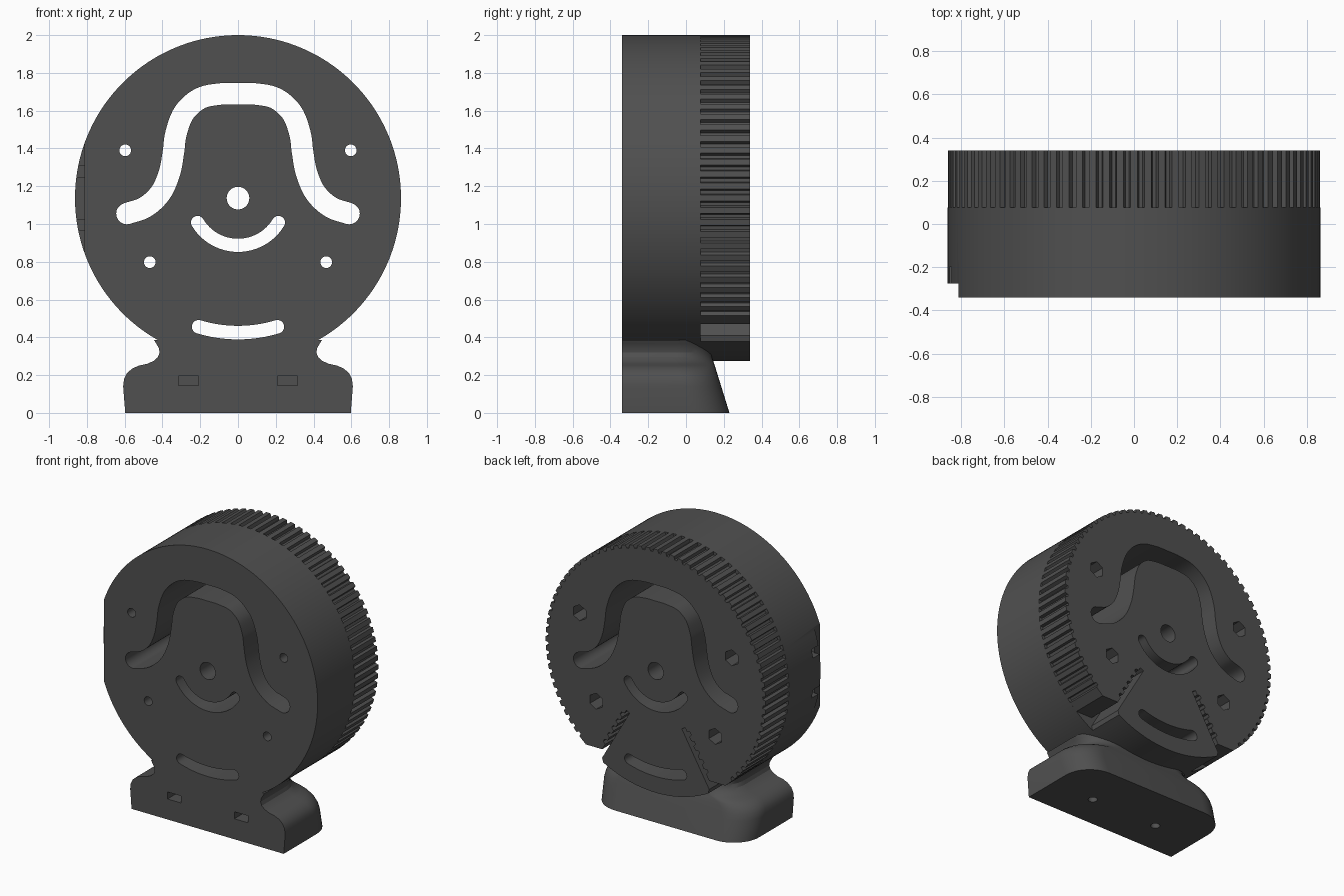
import bpy, bmesh, math
from mathutils import Vector

if "Cube" in bpy.data.objects:
    bpy.data.objects.remove(bpy.data.objects["Cube"])

CZ, R = 1.137, 0.863            # wheel centre height and radius
FRONT, STEP, BACK = -0.34, 0.077, 0.34

dark = bpy.data.materials.new("dark grey plastic")
dark.diffuse_color = (0.08, 0.08, 0.08, 1)
dark.use_nodes = True
dark.node_tree.nodes["Principled BSDF"].inputs["Base Color"].default_value = dark.diffuse_color


def polar(r, a, cx=0, cz=CZ):
    """Point at angle a (radians) measured from straight down."""
    return (cx + r * math.sin(a), cz - r * math.cos(a))


def circle(x, z, r, n):
    return [polar(r, 2 * math.pi * i / n, x, z) for i in range(n)]


def slot(path, w):
    """Rounded band of half-width w along a path."""
    p = [Vector(q) for q in path]
    tang = [(p[min(i + 1, len(p) - 1)] - p[max(i - 1, 0)]).normalized() for i in range(len(p))]
    side = [Vector((-t.y, t.x)) for t in tang]
    out = [a + s * w for a, s in zip(p, side)]
    for k in range(1, 10):
        b = math.pi * k / 10
        out.append(p[-1] + side[-1] * w * math.cos(b) + tang[-1] * w * math.sin(b))
    out += [a - s * w for a, s in reversed(list(zip(p, side)))]
    for k in range(1, 10):
        b = math.pi * k / 10
        out.append(p[0] - side[0] * w * math.cos(b) - tang[0] * w * math.sin(b))
    return [tuple(v) for v in out]


def smooth_path(pts, n=6):
    """Catmull-Rom curve through the points."""
    p = [Vector(q) for q in pts]
    p = [2 * p[0] - p[1]] + p + [2 * p[-1] - p[-2]]
    out = []
    for i in range(1, len(p) - 2):
        a, b, c, d = p[i - 1:i + 3]
        for k in range(n):
            t = k / n
            out.append(0.5 * (2 * b + (c - a) * t + (2 * a - 5 * b + 4 * c - d) * t * t
                              + (3 * b - a - 3 * c + d) * t ** 3))
    return out + [p[-2]]


def finish(ob):
    bpy.ops.object.select_all(action='DESELECT')
    ob.select_set(True)
    bpy.context.view_layer.objects.active = ob
    bpy.ops.object.shade_smooth_by_angle(angle=math.radians(25))


def plate(name, loops, y0, y1):
    """Flat plate with holes, upright in the xz plane."""
    cu = bpy.data.curves.new(name, 'CURVE')
    cu.dimensions, cu.fill_mode, cu.extrude = '2D', 'BOTH', (y1 - y0) / 2
    for loop in loops:
        sp = cu.splines.new('POLY')
        sp.points.add(len(loop) - 1)
        for pt, (x, z) in zip(sp.points, loop):
            pt.co = (x, z, 0, 1)
        sp.use_cyclic_u = True
    tmp = bpy.data.objects.new(name, cu)
    bpy.context.collection.objects.link(tmp)
    me = bpy.data.meshes.new_from_object(tmp.evaluated_get(bpy.context.evaluated_depsgraph_get()))
    bpy.data.objects.remove(tmp)
    bm = bmesh.new()
    bm.from_mesh(me)
    bmesh.ops.remove_doubles(bm, verts=bm.verts, dist=1e-5)
    for v in bm.verts:
        x, z, d = v.co
        v.co = (x, (y0 + y1) / 2 - d, z)
    bmesh.ops.recalc_face_normals(bm, faces=bm.faces)
    return from_bmesh(name, bm)


def from_bmesh(name, bm):
    me = bpy.data.meshes.new(name)
    bm.to_mesh(me)
    bm.free()
    me.materials.clear()
    me.materials.append(dark)
    ob = bpy.data.objects.new(name, me)
    bpy.context.collection.objects.link(ob)
    return ob


def cut(ob, cutters):
    for c in cutters:
        m = ob.modifiers.new("cut", 'BOOLEAN')
        m.operation, m.solver, m.object = 'DIFFERENCE', 'EXACT', c
    bpy.context.view_layer.update()
    me = bpy.data.meshes.new_from_object(ob.evaluated_get(bpy.context.evaluated_depsgraph_get()))
    ob.modifiers.clear()
    ob.data = me
    for c in cutters:
        bpy.data.objects.remove(c)


def box(x0, x1, y0, y1, z0, z1):
    return plate("cutter", [[(x0, z0), (x1, z0), (x1, z1), (x0, z1)]], y0, y1)


# Through slots shared by both discs
half = [(0.095, 1.688), (0.2, 1.665), (0.285, 1.59), (0.328, 1.48), (0.342, 1.38),
        (0.363, 1.27), (0.41, 1.165), (0.49, 1.09), (0.588, 1.055)]
bell = smooth_path([(-x, z) for x, z in reversed(half)] + [(0, 1.69)] + half)
arc = lambda r, a: [polar(r, math.radians(a * k / 12)) for k in range(-12, 13)]
slots = [slot(bell, 0.057), slot(arc(0.25, 59), 0.035), slot(arc(0.712, 17), 0.036),
         circle(0, CZ, 0.06, 40)]
bolts = [(s * x, z) for x, z in ((0.597, 1.39), (0.467, 0.798)) for s in (-1, 1)]

# Smooth front disc with a flat and two clip pockets on its left edge
disc = plate("front_disc", [circle(0, CZ, R, 160)] + slots
             + [circle(x, z, 0.031, 24) for x, z in bolts], FRONT, STEP)
cut(disc, [box(-1, -0.812, -0.5, -0.275, 0.7, 1.6)]
    + [box(-0.9, -0.783, -0.28, -0.2, z, z + 0.06) for z in (0.965, 1.25)])
finish(disc)

# Toothed rear disc: half outline from the bottom up, then mirrored
edge = [polar(R, math.radians(28.5 * k / 12)) for k in range(13)]
d = Vector((math.sin(math.radians(30)), -math.cos(math.radians(30))))
n = Vector((-d.y, d.x))
on = lambda r, w: tuple(Vector((0, CZ)) + d * r + n * w)
edge += [on(0.84, 0), on(0.41, 0), on(0.41, 0.03)]
for k in range(5):                              # clamp teeth along the slit
    r = 0.44 + 0.066 * k
    edge += [on(r, 0.03), on(r + 0.008, 0.052), on(r + 0.028, 0.052), on(r + 0.036, 0.03)]
low = 0.47
edge += [on((CZ - low + n.y * 0.03) / -d.y, 0.03)]
TEETH = 84
s = 2 * math.pi / TEETH
start = math.acos((CZ - low) / R)
edge.append(polar(R, start))
a = math.pi - s * int((math.pi - start) / s)
while a < math.pi - 0.01:                       # rim grooves
    edge += [polar(R, a + s * 0.25), polar(R - 0.022, a + s * 0.36),
             polar(R - 0.022, a + s * 0.64), polar(R, a + s * 0.75)]
    a += s
outline = edge + [(-x, z) for x, z in reversed(edge[1:])]
gear = plate("toothed_disc", [outline] + slots
             + [circle(x, z, 0.057, 6) for x, z in bolts], STEP, BACK)
finish(gear)

# Foot: rounded cross-sections stacked upward (height, half width)
levels = [(0, 0.597), (0.14, 0.608), (0.18, 0.603), (0.21, 0.588), (0.235, 0.56), (0.25, 0.525),
          (0.26, 0.48), (0.275, 0.447), (0.295, 0.424), (0.32, 0.415), (0.345, 0.42),
          (0.365, 0.432), (0.387, 0.445)]
bm = bmesh.new()
rings = []
for z, w in levels:
    yb, rad = 0.23 - 0.31 * z, 0.2
    right = [(w, FRONT)] + [(w - rad + rad * math.cos(t), yb - rad + rad * math.sin(t))
                            for t in (math.pi / 2 * k / 10 for k in range(11))]
    pts = right + [(-x, y) for x, y in reversed(right)]
    rings.append([bm.verts.new((x, y, z)) for x, y in pts])
for lo, hi in zip(rings, rings[1:]):
    for i in range(len(lo)):
        j = (i + 1) % len(lo)
        bm.faces.new((lo[i], lo[j], hi[j], hi[i]))
bm.faces.new(rings[0][::-1])
bm.faces.new(rings[-1])
bmesh.ops.recalc_face_normals(bm, faces=bm.faces)
foot = from_bmesh("foot", bm)

# Nut pockets in the front and screw holes underneath
cutters = []
for x in (-0.262, 0.262):
    cutters.append(box(x - 0.053, x + 0.053, -0.5, -0.05, 0.145, 0.195))
    b = bmesh.new()
    bmesh.ops.create_cone(b, cap_ends=True, segments=20, radius1=0.03, radius2=0.03, depth=0.34)
    bmesh.ops.translate(b, verts=b.verts, vec=(x, -0.1, 0))
    cutters.append(from_bmesh("cutter", b))
cut(foot, cutters)
finish(foot)
